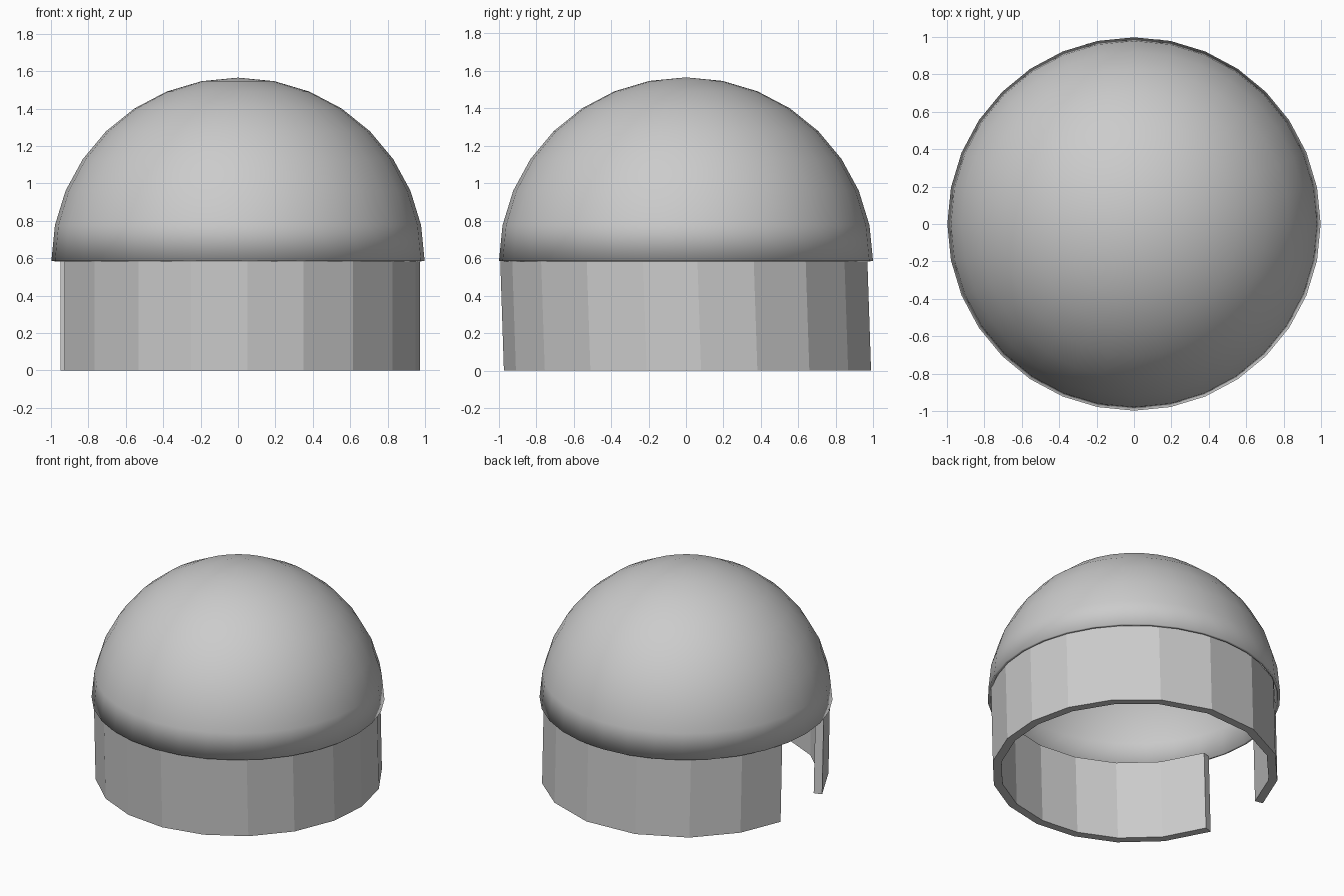
import bpy, bmesh
from math import radians, sin, cos

if "Cube" in bpy.data.objects:
    bpy.data.objects.remove(bpy.data.objects["Cube"])


def make_object(name, bm):
    bmesh.ops.recalc_face_normals(bm, faces=bm.faces)
    mesh = bpy.data.meshes.new(name)
    bm.to_mesh(mesh)
    bm.free()
    ob = bpy.data.objects.new(name, mesh)
    bpy.context.collection.objects.link(ob)
    return ob


# Faceted ring wall, open at the doorway on the -x side, leaning slightly in y
RX, RY, THICK = 0.975, 0.985, 0.06
angles = [198, 218, 237, 255, 273, 291, 309, 328, 347, 364,
          382, 401, 420, 442, 465, 487, 508, 527]
bm = bmesh.new()
rings = []
for a in map(radians, angles):
    section = []
    for inset, z, dy in ((0, 0, 0.012), (0, 0.6, -0.008),
                         (THICK, 0.6, -0.008), (THICK, 0, 0.012)):
        section.append(bm.verts.new(((RX - inset) * cos(a),
                                     (RY - inset) * sin(a) + dy, z)))
    rings.append(section)
for p, q in zip(rings, rings[1:]):
    for i in range(4):
        j = (i + 1) % 4
        bm.faces.new((p[i], p[j], q[j], q[i]))
bm.faces.new(rings[0])
bm.faces.new(rings[-1])
make_object("wall", bm)

# Smooth hollow half-sphere roof resting on the wall
bm = bmesh.new()
bmesh.ops.create_uvsphere(bm, u_segments=32, v_segments=16, radius=1)
bmesh.ops.delete(bm, geom=[v for v in bm.verts if v.co.z < -0.01], context='VERTS')
for v in bm.verts:
    v.co = (v.co.x * 0.998, v.co.y * 0.998, v.co.z * 0.98 + 0.585)
dome = make_object("dome_roof", bm)
shell = dome.modifiers.new("thickness", 'SOLIDIFY')
shell.thickness = 0.02
shell.offset = -1
bpy.context.view_layer.objects.active = dome
dome.select_set(True)
bpy.ops.object.shade_smooth_by_angle(angle=radians(40))
